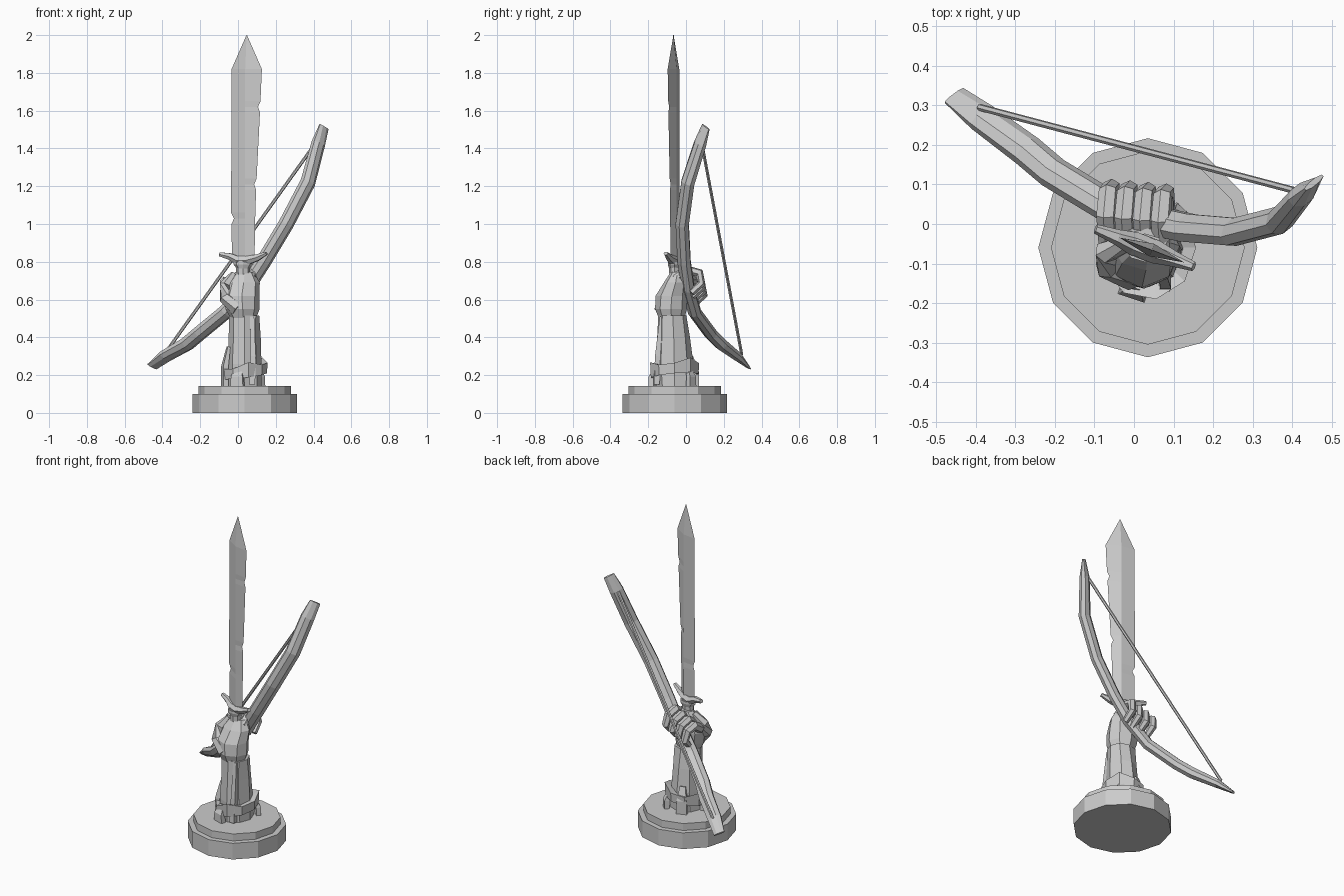
import bpy, bmesh, math, random
from mathutils import Vector

random.seed(4)


def loft(name, rings):
    """Skin a stack of equal-length rings into a closed, flat-shaded solid."""
    bm = bmesh.new()
    vs = [[bm.verts.new(p) for p in r] for r in rings]
    n = len(rings[0])
    for a, b in zip(vs, vs[1:]):
        for i in range(n):
            j = (i + 1) % n
            bm.faces.new((a[i], a[j], b[j], b[i]))
    bm.faces.new(vs[0][::-1])
    bm.faces.new(vs[-1])
    bmesh.ops.recalc_face_normals(bm, faces=bm.faces)
    me = bpy.data.meshes.new(name)
    bm.to_mesh(me)
    bm.free()
    ob = bpy.data.objects.new(name, me)
    bpy.context.collection.objects.link(ob)
    return ob


def tube(name, pts, sizes, sides=6, ref=(0, 0, 1)):
    """Sweep an ellipse (width along ref, depth across it) down a path."""
    pts = [Vector(p) for p in pts]
    rings = []
    for i, p in enumerate(pts):
        t = (pts[min(i + 1, len(pts) - 1)] - pts[max(i - 1, 0)]).normalized()
        r = Vector(ref)
        w = (r - t * r.dot(t)).normalized()
        d = t.cross(w)
        a, b = sizes[i]
        rings.append([p + w * a * math.cos(k) + d * b * math.sin(k)
                      for k in [2 * math.pi * (s + 0.5) / sides for s in range(sides)]])
    return loft(name, rings)


def stack(name, levels, sides, jitter=0.0):
    """Loft horizontal ellipses given as (z, cx, cy, rx, ry)."""
    rings = []
    for z, cx, cy, rx, ry in levels:
        ring = []
        for s in range(sides):
            k = 2 * math.pi * s / sides
            q = 1 + random.uniform(-jitter, jitter)
            ring.append((cx + rx * q * math.cos(k), cy + ry * q * math.sin(k), z))
        rings.append(ring)
    return loft(name, rings)


# Twelve-sided two-step base
for nm, z0, z1, r in (("base_lower", 0, 0.1, 0.277), ("base_upper", 0.1, 0.143, 0.245)):
    stack(nm, [(z0, 0.035, -0.06, r, r), (z1, 0.035, -0.06, r, r)], 12)

# Forearm with bracer, then the palm
stack("forearm", [(0.14, 0.035, -0.06, 0.095, 0.095), (0.26, 0.035, -0.062, 0.09, 0.1),
                  (0.40, 0.035, -0.065, 0.082, 0.09), (0.515, 0.035, -0.07, 0.08, 0.075)],
      8, 0.05)
stack("palm", [(0.48, 0.03, -0.075, 0.06, 0.06), (0.55, 0.025, -0.08, 0.092, 0.085),
               (0.62, 0.02, -0.075, 0.098, 0.082), (0.69, 0.03, -0.055, 0.088, 0.065),
               (0.745, 0.035, -0.045, 0.05, 0.035)], 8, 0.05)
tube("bracer_ridge", [(0.075, -0.155, 0.15), (0.08, -0.15, 0.3), (0.075, -0.13, 0.51)],
     [(0.022, 0.022), (0.02, 0.02), (0.012, 0.015)], 4, (0, 1, 0))

# Torn cuff: a tilted band with raised points and hanging flaps
outer, inner = [], []
N = 9
for s in range(N):
    k = 2 * math.pi * s / N
    c, d = math.cos(k), math.sin(k)
    z = 0.225 + 0.015 * c + 0.01 * d
    peak = 0.05 if s % 3 == 1 else 0.025
    outer.append([(0.035 + 0.118 * c, -0.06 + 0.128 * d, z - 0.03),
                  (0.035 + 0.122 * c, -0.06 + 0.132 * d, z + peak)])
    inner.append([(0.035 + 0.08 * c, -0.06 + 0.085 * d, z - 0.01),
                  (0.035 + 0.08 * c, -0.06 + 0.085 * d, z + 0.02)])
loft("cuff_band", [[p[0] for p in inner], [p[0] for p in outer],
                   [p[1] for p in outer], [p[1] for p in inner]])
for i, (x, y, h, w) in enumerate([(-0.06, -0.08, 0.35, 0.045), (0.0, -0.165, 0.24, 0.05),
                                  (0.0, 0.035, 0.3, 0.045), (0.11, 0.02, 0.24, 0.035)]):
    out = Vector((x - 0.035, y + 0.06, 0)).normalized()
    base = Vector((x, y, 0.14)) + out * 0.01
    top = Vector((x, y, h)) - out * 0.01
    tube(f"cuff_flap_{i + 1}", [base, (base + top) / 2 + out * 0.01, top],
         [(0.02, w), (0.02, w * 0.9), (0.01, w * 0.5)], 4, out)

# Four fingers curled over the bow grip
for i in range(4):
    x, z = -0.07 + 0.046 * i, 0.66 + 0.02 * i
    y = 0.012 - 0.004 * i
    tube(f"finger_{i + 1}",
         [(x + 0.005, y - 0.06, z - 0.01), (x, y + 0.01, z + 0.035), (x + 0.005, y + 0.07, z + 0.02),
          (x + 0.012, y + 0.082, z - 0.035), (x + 0.02, y + 0.03, z - 0.085)],
         [(0.025, 0.028), (0.026, 0.028), (0.025, 0.025), (0.023, 0.022), (0.018, 0.018)],
         6, (1, 0, 0.3))

# Thumb across the sword handle
tube("thumb", [(0.0, -0.13, 0.55), (-0.065, -0.105, 0.61), (-0.07, -0.07, 0.675), (-0.02, -0.05, 0.735)],
     [(0.04, 0.04), (0.036, 0.036), (0.032, 0.03), (0.02, 0.02)], 6)

# Sword blade: diamond section, nicked edges
ang = math.radians(-21)
U = Vector((math.cos(ang), math.sin(ang), 0))
V = Vector((-math.sin(ang), math.cos(ang), 0))
C = Vector((0.035, -0.062, 0))
blade = [(0.82, -0.072, 0.056), (1.0, -0.074, 0.06), (1.03, -0.06, 0.06), (1.06, -0.077, 0.061),
         (1.18, -0.076, 0.065), (1.21, -0.076, 0.054), (1.24, -0.076, 0.068),
         (1.59, -0.074, 0.087), (1.62, -0.074, 0.076), (1.65, -0.074, 0.09), (1.82, -0.074, 0.098)]
rings = []
for z, l, r in blade:
    m, t = 0.01, 0.017
    rings.append([C + U * l + Vector((0, 0, z)), C + U * m - V * t + Vector((0, 0, z)),
                  C + U * r + Vector((0, 0, z)), C + U * m + V * t + Vector((0, 0, z))])
tip = C + U * 0.012 + Vector((0, 0, 2.0))
rings.append([tip + o * 0.0015 for o in (-U, -V, U, V)])
loft("sword_blade", rings)

# Sword handle, collar and swept guard
H = Vector((0.027, -0.06, 0))
stack("sword_handle", [(0.52, H.x, H.y, 0.03, 0.026), (0.70, H.x, H.y, 0.034, 0.028),
                       (0.81, H.x, H.y, 0.04, 0.03)], 8)
stack("sword_collar", [(0.765, H.x, H.y, 0.035, 0.03), (0.785, H.x, H.y, 0.05, 0.036),
                       (0.80, H.x, H.y, 0.05, 0.036)], 8)
tube("sword_guard", [H + U * u + Vector((0, 0, z)) for u, z in
                     ((-0.133, 0.84), (-0.075, 0.828), (-0.03, 0.808), (0.03, 0.808), (0.08, 0.822), (0.133, 0.845))],
     [(0.012, 0.012), (0.02, 0.02), (0.026, 0.03), (0.026, 0.03), (0.02, 0.02), (0.01, 0.012)], 6)

# Bow: octagonal curved limb with slanted tips
bow = [(0.455, 0.105, 1.515), (0.425, 0.075, 1.425), (0.37, 0.01, 1.22), (0.255, -0.02, 1.0),
       (0.135, -0.01, 0.80), (0.045, 0.01, 0.66), (-0.065, 0.045, 0.535), (-0.205, 0.13, 0.42),
       (-0.27, 0.185, 0.365), (-0.385, 0.27, 0.30), (-0.455, 0.325, 0.245)]
span = Vector(bow[0]) - Vector(bow[-1])
normal = span.cross(Vector(bow[4]) - Vector(bow[-1])).normalized()
sizes = [(0.034, 0.008), (0.042, 0.028)] + [(0.044, 0.034)] * 7 + [(0.042, 0.026), (0.034, 0.008)]
tube("bow_limb", bow, sizes, 8, normal)

# Bowstring
tube("bowstring", [(0.405, 0.085, 1.42), (-0.39, 0.295, 0.31)], [(0.009, 0.009)] * 2, 6, normal)
